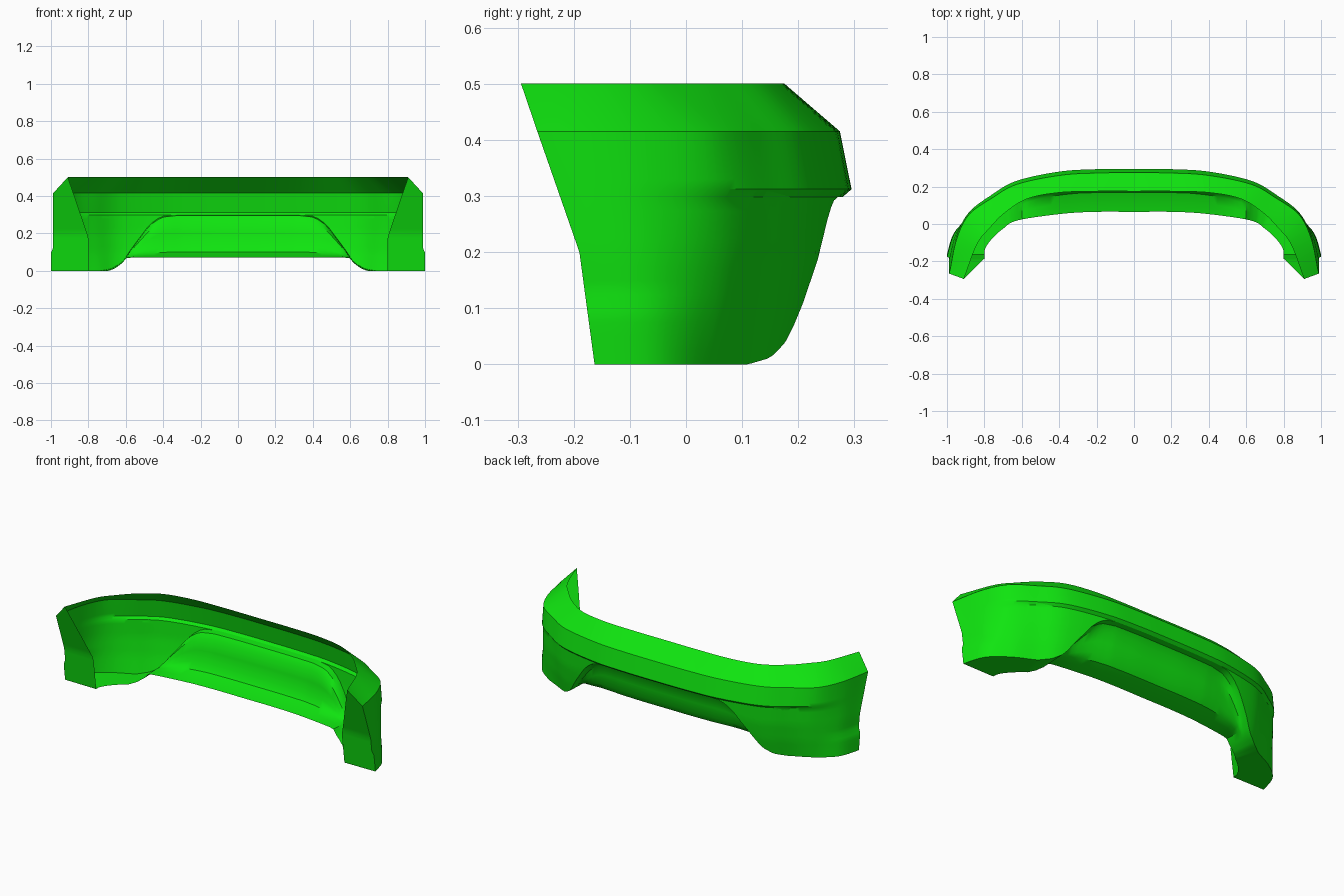
import bpy, bmesh
from mathutils import Vector
from mathutils.bvhtree import BVHTree

cube = bpy.data.objects.get("Cube")
if cube:
    bpy.data.objects.remove(cube, do_unlink=True)

green = bpy.data.materials.new("bright_green")
green.use_nodes = True
green.diffuse_color = (0.005, 0.78, 0.005, 1)
green.node_tree.nodes["Principled BSDF"].inputs["Base Color"].default_value = green.diffuse_color

# Plan curves from the middle to the side: widest line, top rim, inner bottom lip
WIDE = [(0, .295), (.2, .293), (.4, .28), (.63, .23), (.77, .15), (.88, .065), (.95, -.05), (.988, -.2)]
RIM = [(0, .175), (.2, .175), (.4, .168), (.57, .135), (.69, .06), (.77, -.02), (.84, -.11), (.91, -.294)]
LIP = [(0, .065), (.2, .065), (.38, .055), (.62, .02), (.7, -.025), (.76, -.08), (.795, -.13), (.8, -.165)]
# Height functions: cut-out arch, wheel-side edge, wheel flange, inward tuck
ARCH = [(.33, .3), (.4, .292), (.44, .275), (.48, .24), (.57, .12), (.62, .045), (.68, .012), (.75, 0)]
END_Y = [(0, -.163), (.2, -.19), (.415, -.265), (.5, -.294)]
FLANGE_X = [(0, .8), (.18, .8), (.4, .875), (.5, .91)]
TUCK = [(0, .3), (.05, .24), (.1, .18), (.2, .1), (.298, .07), (.312, 0), (.415, .09)]
PANEL = [(.17, .02), (.28, .15), (.34, .42), (.4, .7), (.52, .87), (.75, .95), (1, 1)]
SUB = 8


def table(points, v):
    if v <= points[0][0]:
        return points[0][1]
    for (a, fa), (b, fb) in zip(points, points[1:]):
        if v <= b:
            return fa + (fb - fa) * (v - a) / (b - a)
    return points[-1][1]


def smooth(v):
    v = min(max(v, 0), 1)
    return v * v * (3 - 2 * v)


def along(points, t):
    """Smooth curve through the points; t counts points."""
    pts = [Vector(p) for p in points]
    first = Vector((-pts[1].x, pts[1].y))
    pts = [first] + pts + [2 * pts[-1] - pts[-2]]
    i = min(int(t), len(points) - 2)
    s = t - i
    a, b, c, d = pts[i:i + 4]
    return .5 * (2 * b + (c - a) * s + (2 * a - 5 * b + 4 * c - d) * s * s
                 + (3 * b - a - 3 * c + d) * s ** 3)


def column(t):
    """One cross-section from the top rim down to the inner lip."""
    wide, rim, lip = along(WIDE, t), along(RIM, t), along(LIP, t)
    side = smooth((t - 3.5) / 3)
    end = smooth((t - 5) / 2)
    base = table(ARCH, wide.x)

    def skin(z):
        p = wide.lerp(lip, table(TUCK, z) * (1 - side))
        flare = .012 * end * smooth((.115 - z) / .02)
        return Vector((p.x + flare, p.y + end * (table(END_Y, z) + .2), z))

    edge = skin(.415)
    top = Vector((rim.x, rim.y, .5))
    pts = [top.lerp(edge, s) for s in (0, .5, 1)]
    pts += [skin(z) for z in (.39, .36, .33, .312)]
    pts += [skin(.298 + (base - .298) * k / 12) for k in range(13)]
    upper = len(pts)
    # recessed panel in the middle, flat underside at the sides
    start = pts[-1]
    low = min(base, .07)
    for depth, drop in PANEL:
        p = start.xy.lerp(lip, depth)
        pts.append(Vector((p.x, p.y, base + (low - base) * drop)))
    return pts, upper


def add_grid(bm, cols):
    grid = [[bm.verts.new(p) for p in c] for c in cols]
    for a, b in zip(grid, grid[1:]):
        for k in range(min(len(a), len(b)) - 1):
            bm.faces.new((a[k], b[k], b[k + 1], a[k + 1]))


def finish(bm, name, angle):
    bmesh.ops.remove_doubles(bm, verts=bm.verts[:], dist=.0005)
    mesh = bpy.data.meshes.new(name)
    bm.to_mesh(mesh)
    bm.free()
    mesh.materials.append(green)
    obj = bpy.data.objects.new(name, mesh)
    bpy.context.collection.objects.link(obj)
    bpy.ops.object.select_all(action='DESELECT')
    obj.select_set(True)
    bpy.context.view_layer.objects.active = obj
    bpy.ops.object.shade_smooth_by_angle(angle=angle)
    mirror = obj.modifiers.new("mirror", 'MIRROR')
    mirror.use_clip = True
    return obj


# Bumper skin with recessed panel and underside
bm = bmesh.new()
last = (len(WIDE) - 1) * SUB
cols = []
for i in range(last + 1):
    pts, upper = column(i / SUB)
    cols.append(pts)
add_grid(bm, cols)
# Inward flange at the wheel opening
outer = cols[-1][:upper]
add_grid(bm, [outer, [Vector((min(p.x, table(FLANGE_X, p.z)), p.y, p.z)) for p in outer]])
tree = BVHTree.FromBMesh(bm)
finish(bm, "bumper_shell", .6)

# Corner reflectors laid on the skin
corners = [Vector(c) for c in ((.775, .31), (.735, .23), (.595, .284), (.59, .22))]
bm = bmesh.new()
cols = []
NX, NZ = 12, 6
for i in range(NX + 1):
    s = 1 - i / NX
    col = []
    for j in range(NZ + 1):
        v = j / NZ
        p = corners[0].lerp(corners[1], v).lerp(corners[2].lerp(corners[3], v), s)
        x = p.x - .02 * s * 4 * v * (1 - v)
        hit, normal, _, _ = tree.ray_cast(Vector((x, 2, p.y)), Vector((0, -1, 0)))
        if normal.y < 0:
            normal = -normal
        border = i in (0, NX) or j in (0, NZ)
        col.append(hit + normal * (-.003 if border else .004))
    cols.append(col)
add_grid(bm, cols)
finish(bm, "corner_reflectors", .6)
